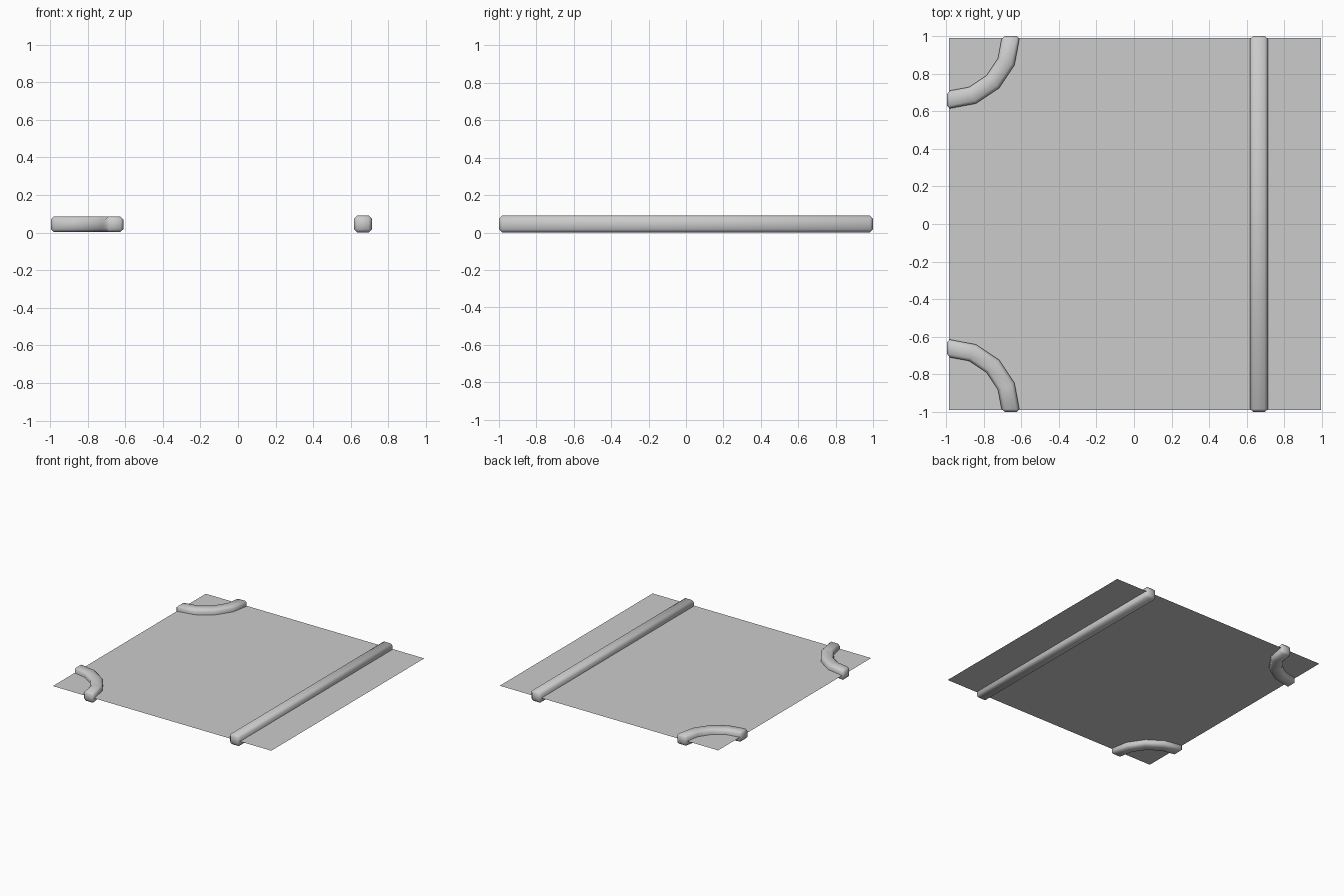
import bpy
import bmesh
from math import cos, sin, pi
from mathutils import Vector

cube = bpy.data.objects.get("Cube")
if cube:
    bpy.data.objects.remove(cube, do_unlink=True)

# Shared plain grey
grey = bpy.data.materials.new("plain_grey")
grey.use_nodes = True
colour = (0.6, 0.6, 0.6, 1)
grey.diffuse_color = colour
grey.node_tree.nodes["Principled BSDF"].inputs["Base Color"].default_value = colour

LEFT, RIGHT, HALF = -0.985, 0.995, 0.99   # sheet edges
LIP = 0.01                                # rail overhang past the sheet
SHEET_Z = 0.045


def make_object(name, bm):
    mesh = bpy.data.meshes.new(name)
    bm.to_mesh(mesh)
    bm.free()
    mesh.materials.append(grey)
    obj = bpy.data.objects.new(name, mesh)
    bpy.context.collection.objects.link(obj)
    return obj


def make_rail(name, stations, z0, z1, bevel):
    """Square rail through (inner, outer) point pairs, with softened edges."""
    bm = bmesh.new()
    rings = [[bm.verts.new((p.x, p.y, z)) for p, z in
              ((a, z0), (b, z0), (b, z1), (a, z1))] for a, b in stations]
    for r, s in zip(rings, rings[1:]):
        for i in range(4):
            j = (i + 1) % 4
            bm.faces.new((r[i], r[j], s[j], s[i]))
    bm.faces.new(rings[0][::-1])
    bm.faces.new(rings[-1])
    bmesh.ops.recalc_face_normals(bm, faces=bm.faces)
    # Round the long edges and end rims, leaving the joints between segments
    edges = [e for e in bm.edges if e.calc_face_angle() > 0.8]
    bmesh.ops.bevel(bm, geom=edges, offset=bevel, segments=1, affect='EDGES')
    for f in bm.faces:
        f.smooth = True
    return make_object(name, bm)


# Thin flat base sheet
bm = bmesh.new()
bm.faces.new([bm.verts.new((x, y, SHEET_Z)) for x, y in
              ((LEFT, -HALF), (RIGHT, -HALF), (RIGHT, HALF), (LEFT, HALF))])
make_object("base_sheet", bm)

# Straight rail on the left side
ends = [(Vector((0.617, y)), Vector((0.712, y))) for y in (-HALF - LIP, HALF + LIP)]
make_rail("straight_rail", ends, 0, 0.09, 0.017)

# Quarter-round rails about the two right-hand corners
for name, side in (("back_corner_rail", 1), ("front_corner_rail", -1)):
    stations = []
    for i in range(5):
        a = i * pi / 8
        shift = Vector((-LIP if i == 4 else 0, LIP * side if i == 0 else 0))
        stations.append([Vector((LEFT + r * cos(a), side * (HALF - r * sin(a)))) + shift
                         for r in (0.283, 0.378)])
    make_rail(name, stations, 0.002, 0.086, 0.016)
